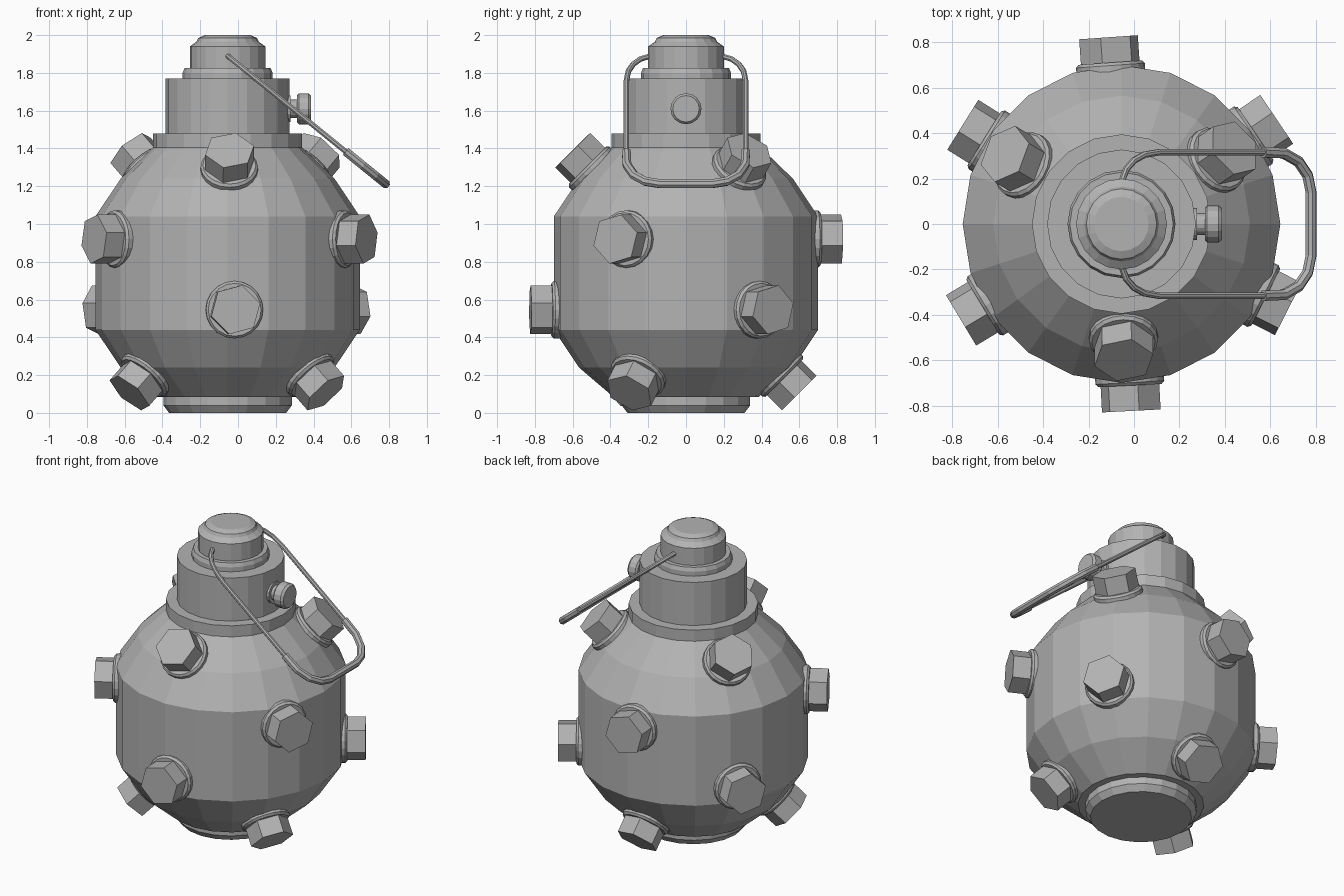
import bpy, bmesh, math
from mathutils import Vector, Matrix

cube = bpy.data.objects.get("Cube")
if cube:
    bpy.data.objects.remove(cube)

AXIS = Vector((-0.055, 0, 0))

steel = bpy.data.materials.new("grey_steel")
steel.use_nodes = True
GREY = (0.45, 0.45, 0.45, 1)
steel.diffuse_color = GREY
steel.node_tree.nodes["Principled BSDF"].inputs["Base Color"].default_value = GREY


def add_object(name, bm):
    bmesh.ops.recalc_face_normals(bm, faces=bm.faces)
    mesh = bpy.data.meshes.new(name)
    bm.to_mesh(mesh)
    bm.free()
    mesh.materials.append(steel)
    obj = bpy.data.objects.new(name, mesh)
    bpy.context.collection.objects.link(obj)
    return obj


def lathe(name, profile, sides=20, matrix=None, turn=0.0):
    """Closed solid turned around z from (radius, height) pairs."""
    bm = bmesh.new()
    rings = []
    for r, z in profile:
        angles = [turn + math.tau * i / sides for i in range(sides)]
        rings.append([bm.verts.new((r * math.cos(a), r * math.sin(a), z)) for a in angles])
    for low, high in zip(rings, rings[1:]):
        for i in range(sides):
            j = (i + 1) % sides
            bm.faces.new((low[i], low[j], high[j], high[i]))
    bm.faces.new(rings[0][::-1])
    bm.faces.new(rings[-1])
    bm.transform(matrix or Matrix.Translation(AXIS))
    return add_object(name, bm)


def tube(name, points, radius, sides=8):
    """Round bar swept along a polyline lying in the bail plane."""
    bm = bmesh.new()
    rings = []
    for i, p in enumerate(points):
        before = (p - points[max(i - 1, 0)]).normalized()
        after = (points[min(i + 1, len(points) - 1)] - p).normalized()
        tangent = (before + after).normalized()
        side = BAIL_NORMAL.cross(tangent)
        ring = []
        for k in range(sides):
            a = math.tau * (k + 0.5) / sides
            ring.append(bm.verts.new(p + radius * (math.cos(a) * side + math.sin(a) * BAIL_NORMAL)))
        rings.append(ring)
    for a, b in zip(rings, rings[1:]):
        for i in range(sides):
            j = (i + 1) % sides
            bm.faces.new((a[i], a[j], b[j], b[i]))
    bm.faces.new(rings[0])
    bm.faces.new(rings[-1])
    return add_object(name, bm)


# Turned parts on the main axis
lathe("body", [(0.385, 0.085), (0.566, 0.24), (0.70, 0.44),
               (0.70, 1.04), (0.566, 1.24), (0.39, 1.41)])
lathe("base_ring", [(0.31, 0), (0.34, 0.04), (0.34, 0.10)])
lathe("collar", [(0.395, 1.40), (0.395, 1.48)])
lathe("neck", [(0.328, 1.47), (0.328, 1.77)])
lathe("cap_step", [(0.238, 1.76), (0.238, 1.80), (0.228, 1.825)])
lathe("cap", [(0.2, 1.82), (0.2, 1.94), (0.165, 1.965), (0.155, 1.985), (0.12, 2.0)])


def stud(name, azimuth, elevation, radius, height):
    """Hex head on a round washer; radius and height locate the outer face."""
    az, el = math.radians(azimuth), math.radians(elevation)
    out = Vector((math.cos(el) * math.cos(az), math.cos(el) * math.sin(az), math.sin(el)))
    across = Vector((-math.sin(az), math.cos(az), 0))
    up = out.cross(across)
    frame = Matrix((across, up, out)).transposed().to_4x4()
    tip = AXIS + Vector((radius * math.cos(az), radius * math.sin(az), height))
    place = Matrix.Translation(tip) @ frame
    lathe(name + "_washer", [(0.152, -0.16), (0.152, -0.125), (0.14, -0.112)], 20, place)
    lathe(name + "_head", [(0.134, -0.13), (0.134, 0)], 6, place, math.radians(15))


# Studs: staggered middle rows, tilted upper and lower rows
for i, az in enumerate((-87, -27, 34, 94, 148, 211)):
    stud(f"middle_stud_{i + 1}", az, 0, 0.825, 0.92 if i % 2 else 0.546)
for i, az in enumerate((-89, 34, 149)):
    stud(f"upper_stud_{i + 1}", az, 45, 0.60, 1.39)
for i, az in enumerate((-30, 90, 210)):
    stud(f"lower_stud_{i + 1}", az, -45, 0.60, 0.105)

# Side button, turned around x
button_place = Matrix.Translation((0, 0, 1.61)) @ Matrix.Rotation(math.pi / 2, 4, 'Y')
lathe("button_flange", [(0.07, 0.24), (0.07, 0.278)], 16, button_place)
lathe("button_stem", [(0.048, 0.25), (0.048, 0.33)], 16, button_place)
lathe("button_head", [(0.07, 0.312), (0.082, 0.322), (0.082, 0.372), (0.07, 0.387)], 16, button_place)

# Sloping bail: two thin arms and a thicker grip
SLOPE = 0.81
BAIL_NORMAL = Vector((SLOPE, 0, 1)).normalized()


def bail_point(x, y):
    return Vector((x, y, 1.89 - SLOPE * (x - AXIS.x)))


ARM = [(-0.055, 0.185), (-0.035, 0.24), (0.0, 0.28), (0.045, 0.305), (0.11, 0.316), (0.60, 0.316)]
for side, sign in (("left", 1), ("right", -1)):
    tube(f"bail_arm_{side}", [bail_point(x, sign * y) for x, y in ARM], 0.015)
GRIP = [(0.57, 0.316), (0.66, 0.312), (0.725, 0.275), (0.765, 0.215), (0.78, 0.14)]
loop = GRIP + [(x, -y) for x, y in reversed(GRIP)]
tube("bail_grip", [bail_point(x, y) for x, y in loop], 0.025)
